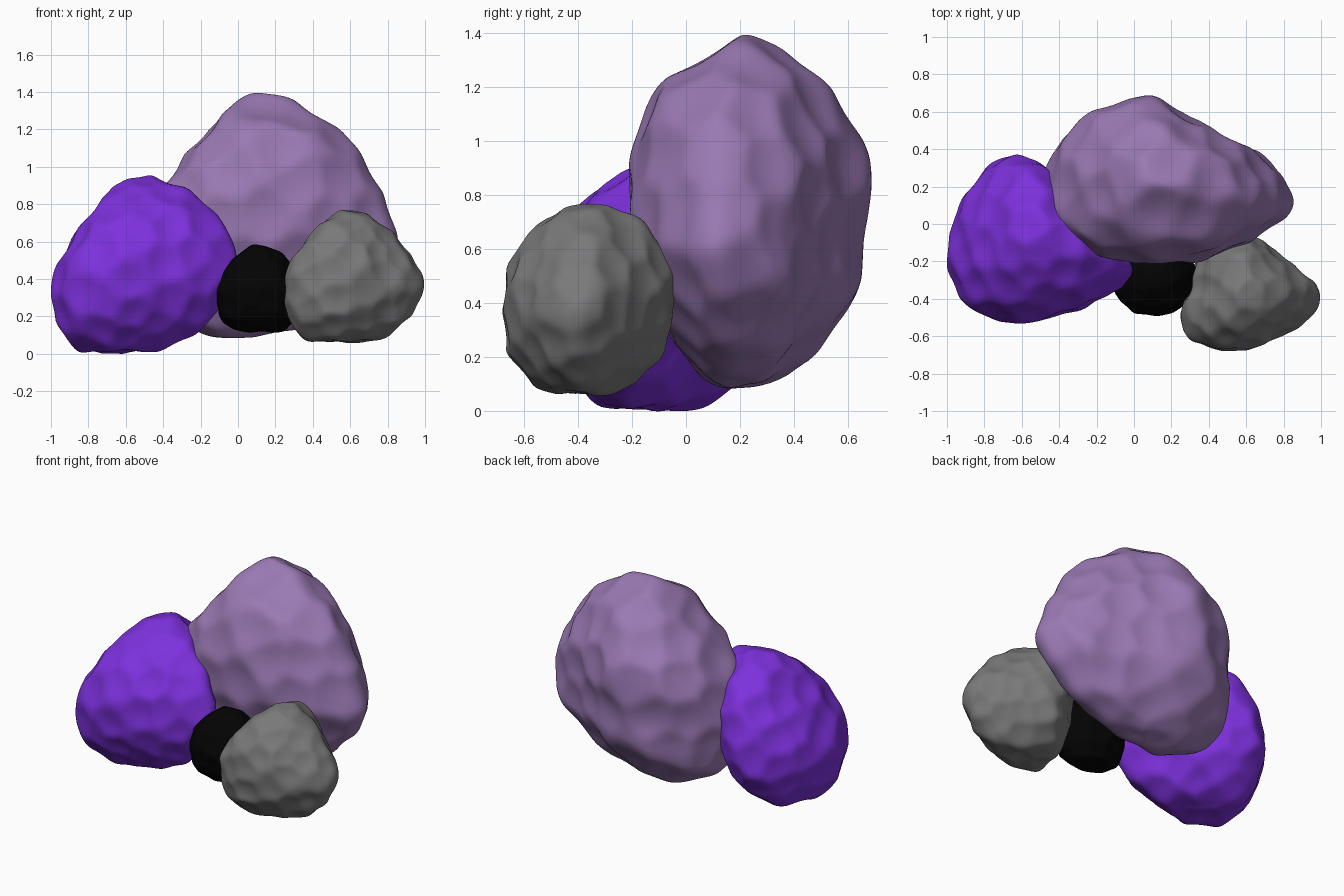
import bpy, bmesh, math, random

if "Cube" in bpy.data.objects:
    bpy.data.objects.remove(bpy.data.objects["Cube"])


def lerp_rows(keys, rows, t):
    """Linear interpolation of rows at increasing keys."""
    for i in range(len(keys) - 1):
        if t <= keys[i + 1]:
            f = (t - keys[i]) / max(keys[i + 1] - keys[i], 1e-9)
            return [a + (b - a) * f for a, b in zip(rows[i], rows[i + 1])]
    return list(rows[-1])


def outline_radius(plan, ang):
    """Distance from the centre to a closed plan outline along an angle."""
    c, s = math.cos(ang), math.sin(ang)
    for (x1, y1), (x2, y2) in zip(plan, plan[1:] + plan[:1]):
        ex, ey = x2 - x1, y2 - y1
        den = c * ey - s * ex
        if abs(den) < 1e-9:
            continue
        r, u = (x1 * ey - y1 * ex) / den, (x1 * s - y1 * c) / den
        if r > 0 and -0.001 <= u <= 1.001:
            return r
    return 1.0


def soften(bm, times):
    for _ in range(times):
        bmesh.ops.smooth_vert(bm, verts=bm.verts, factor=0.5,
                              use_axis_x=True, use_axis_y=True, use_axis_z=True)


def rock(name, color, levels, plan, cells, depth, seed):
    """levels: (z, left, right, front, back) from bottom to top; plan: top outline."""
    rng = random.Random(seed)
    # normalise the plan outline to a unit box
    xs, ys = [p[0] for p in plan], [p[1] for p in plan]
    cx, cy = (min(xs) + max(xs)) / 2, (min(ys) + max(ys)) / 2
    hx, hy = (max(xs) - min(xs)) / 2, (max(ys) - min(ys)) / 2
    unit = [((x - cx) / hx, (y - cy) / hy) for x, y in plan]

    # close both ends and measure along the profile
    def tip(r):
        mx, my = (r[1] + r[2]) / 2, (r[3] + r[4]) / 2
        return (r[0], mx, mx, my, my)
    rows = [tip(levels[0])] + levels + [tip(levels[-1])]
    keys = [0.0]
    for a, b in zip(rows, rows[1:]):
        w = (b[2] - b[1] + b[4] - b[3] - a[2] + a[1] - a[4] + a[3]) / 4
        keys.append(keys[-1] + math.hypot(b[0] - a[0], w))

    bm = bmesh.new()
    bmesh.ops.create_icosphere(bm, subdivisions=6, radius=1)
    for v in bm.verts:
        d = v.co.normalized()
        t = math.acos(max(-1, min(1, -d.z))) / math.pi * keys[-1]
        z, l, r, f, b = lerp_rows(keys, rows, t)
        ang = math.atan2(d.y, d.x)
        k = outline_radius(unit, ang)
        v.co = ((l + r) / 2 + k * math.cos(ang) * (r - l) / 2,
                (f + b) / 2 + k * math.sin(ang) * (b - f) / 2, z)
    soften(bm, 14)
    # hammered hollows: shallow bowls around scattered surface points
    bm.normal_update()
    verts = list(bm.verts)
    centres = []
    gap = math.sqrt(sum(fc.calc_area() for fc in bm.faces) / cells) * 0.85
    for _ in range(4000):
        p = rng.choice(verts).co.copy()
        if all((p - q).length > gap for q in centres):
            centres.append(p)
    shifts = []
    for v in verts:
        h = min((v.co - q).length_squared for q in centres) / (gap * gap)
        shifts.append(v.normal * depth * (min(h, 0.6) * 2 - 0.6))
    for v, s in zip(verts, shifts):
        v.co += s
    soften(bm, 5)
    for fc in bm.faces:
        fc.smooth = True
    me = bpy.data.meshes.new(name)
    bm.to_mesh(me)
    bm.free()
    ob = bpy.data.objects.new(name, me)
    bpy.context.collection.objects.link(ob)
    mat = bpy.data.materials.new(name + "_color")
    mat.diffuse_color = (*color, 1)
    mat.use_nodes = True
    mat.node_tree.nodes["Principled BSDF"].inputs["Base Color"].default_value = mat.diffuse_color
    me.materials.append(mat)


# tall rock at the back
rock("back_rock", (0.32, 0.19, 0.45), [
    (0.10, -.16, .28, .10, .33), (0.15, -.33, .42, .03, .40), (0.25, -.43, .60, -.05, .52),
    (0.40, -.47, .77, -.13, .63), (0.55, -.47, .87, -.18, .64), (0.70, -.47, .86, -.21, .66),
    (0.87, -.41, .78, -.21, .69), (1.03, -.31, .70, -.18, .65), (1.20, -.15, .57, -.11, .55),
    (1.35, -.04, .31, .12, .37), (1.385, .02, .22, .19, .28)],
    [(.12, .7), (-.03, .7), (-.25, .61), (-.38, .49), (-.46, .3), (-.45, .03), (-.37, -.1),
     (-.15, -.2), (.1, -.22), (.4, -.2), (.65, -.1), (.86, .08), (.87, .16), (.7, .4), (.35, .57)],
    75, 0.028, 1)

# wide rock on the left
rock("left_rock", (0.205, 0.03, 0.72), [
    (0.01, -.85, -.40, -.31, .05), (0.05, -.91, -.30, -.37, .15), (0.15, -.97, -.14, -.46, .26),
    (0.28, -1.0, -.05, -.53, .35), (0.42, -.99, .01, -.54, .38), (0.54, -.94, .01, -.53, .37),
    (0.65, -.87, -.04, -.49, .34), (0.77, -.77, -.12, -.41, .28), (0.88, -.69, -.24, -.27, .16),
    (0.945, -.60, -.40, -.14, .03)],
    [(-1, -.24), (-.97, .05), (-.87, .22), (-.75, .34), (-.65, .37), (-.5, .32), (-.35, .15),
     (-.1, -.1), (0, -.25), (-.1, -.36), (-.3, -.45), (-.65, -.53), (-.9, -.44)],
    95, 0.022, 2)

# small rock on the right
rock("right_rock", (0.19, 0.19, 0.19), [
    (0.065, .36, .73, -.53, -.25), (0.10, .31, .83, -.58, -.19), (0.20, .25, .94, -.66, -.09),
    (0.37, .23, 1.03, -.69, -.05), (0.48, .25, .97, -.68, -.04), (0.58, .33, .90, -.65, -.06),
    (0.70, .43, .78, -.56, -.15), (0.77, .54, .67, -.41, -.29)],
    [(1.01, -.38), (.96, -.5), (.7, -.65), (.5, -.69), (.3, -.63), (.24, -.5), (.3, -.36),
     (.34, -.18), (.5, -.06), (.62, -.06), (.8, -.18), (.94, -.3)],
    80, 0.017, 3)

# dark stone in the middle
rock("middle_rock", (0.001, 0.001, 0.001), [
    (0.12, -.03, .25, -.36, -.18), (0.20, -.11, .32, -.45, -.11), (0.35, -.13, .34, -.49, -.05),
    (0.47, -.07, .29, -.45, -.09), (0.55, .01, .22, -.37, -.17), (0.58, .07, .16, -.31, -.23)],
    [(.32, -.36), (.2, -.47), (0, -.47), (-.1, -.37), (-.12, -.24), (-.02, -.11),
     (.1, -.07), (.24, -.11), (.32, -.24)],
    55, 0.010, 4)
